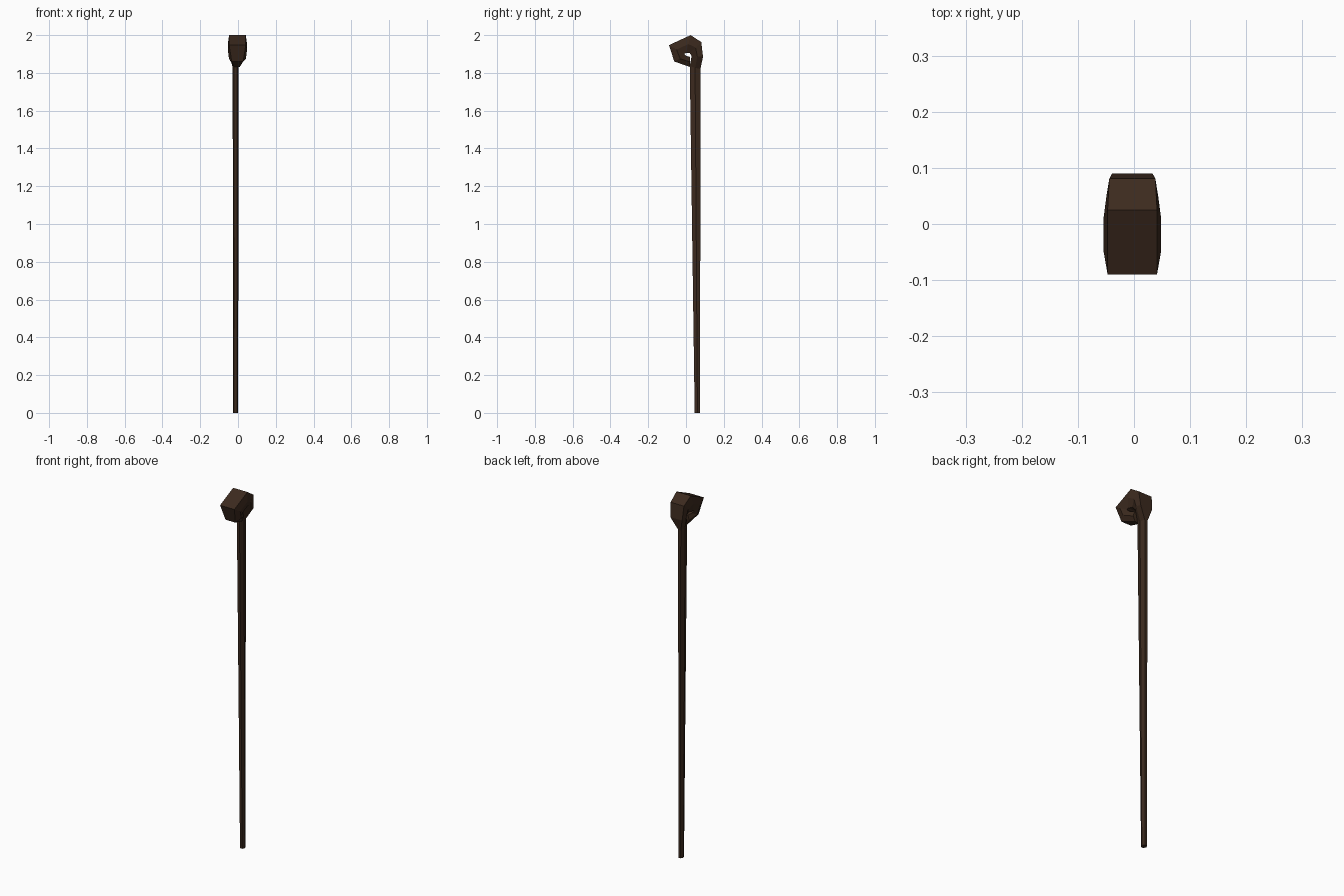
import bpy, bmesh
from mathutils import Vector

wood = bpy.data.materials.new("dark_wood")
wood.diffuse_color = (0.045, 0.023, 0.013, 1)


def loft(name, rings):
    """Hexagonal rings: (outer yz, inner yz, half widths outer/mid/inner, centre x)."""
    bm = bmesh.new()
    loops = []
    for (oy, oz), (iy, iz), (wo, wm, wi), cx in rings:
        my, mz = (oy + iy) / 2, (oz + iz) / 2
        pts = [(cx - wo, oy, oz), (cx + wo, oy, oz), (cx + wm, my, mz),
               (cx + wi, iy, iz), (cx - wi, iy, iz), (cx - wm, my, mz)]
        loops.append([bm.verts.new(Vector(p)) for p in pts])
    for a, b in zip(loops, loops[1:]):
        for i in range(6):
            j = (i + 1) % 6
            bm.faces.new((a[i], a[j], b[j], b[i]))
    bm.faces.new(loops[0])
    bm.faces.new(loops[-1])
    bmesh.ops.recalc_face_normals(bm, faces=bm.faces)
    me = bpy.data.meshes.new(name)
    bm.to_mesh(me)
    bm.free()
    me.materials.append(wood)
    ob = bpy.data.objects.new(name, me)
    bpy.context.collection.objects.link(ob)


# Long shaft, deeper towards the top
loft("shaft", [
    ((0.075, 0), (0.046, 0), (0.007, 0.014, 0.007), -0.013),
    ((0.076, 1.82), (0.02, 1.835), (0.008, 0.015, 0.008), -0.013),
])

# Neck flaring into the back of the knob
loft("neck", [
    ((0.076, 1.82), (0.02, 1.835), (0.008, 0.015, 0.008), -0.013),
    ((0.09, 1.885), (0.03, 1.89), (0.036, 0.040, 0.02), -0.003),
    ((0.081, 1.963), (0.02, 1.92), (0.041, 0.046, 0.02), -0.003),
])

# Knob curling forward and down
loft("knob", [
    ((0.09, 1.885), (0.03, 1.89), (0.036, 0.040, 0.02), -0.003),
    ((0.081, 1.963), (0.02, 1.905), (0.041, 0.046, 0.03), -0.003),
    ((0.025, 2.0), (0.0, 1.905), (0.044, 0.051, 0.04), -0.003),
    ((-0.09, 1.947), (-0.01, 1.90), (0.044, 0.051, 0.04), -0.003),
    ((-0.062, 1.86), (0.0, 1.89), (0.030, 0.045, 0.03), -0.003),
    ((0.02, 1.832), (0.02, 1.885), (0.016, 0.028, 0.02), -0.006),
])
